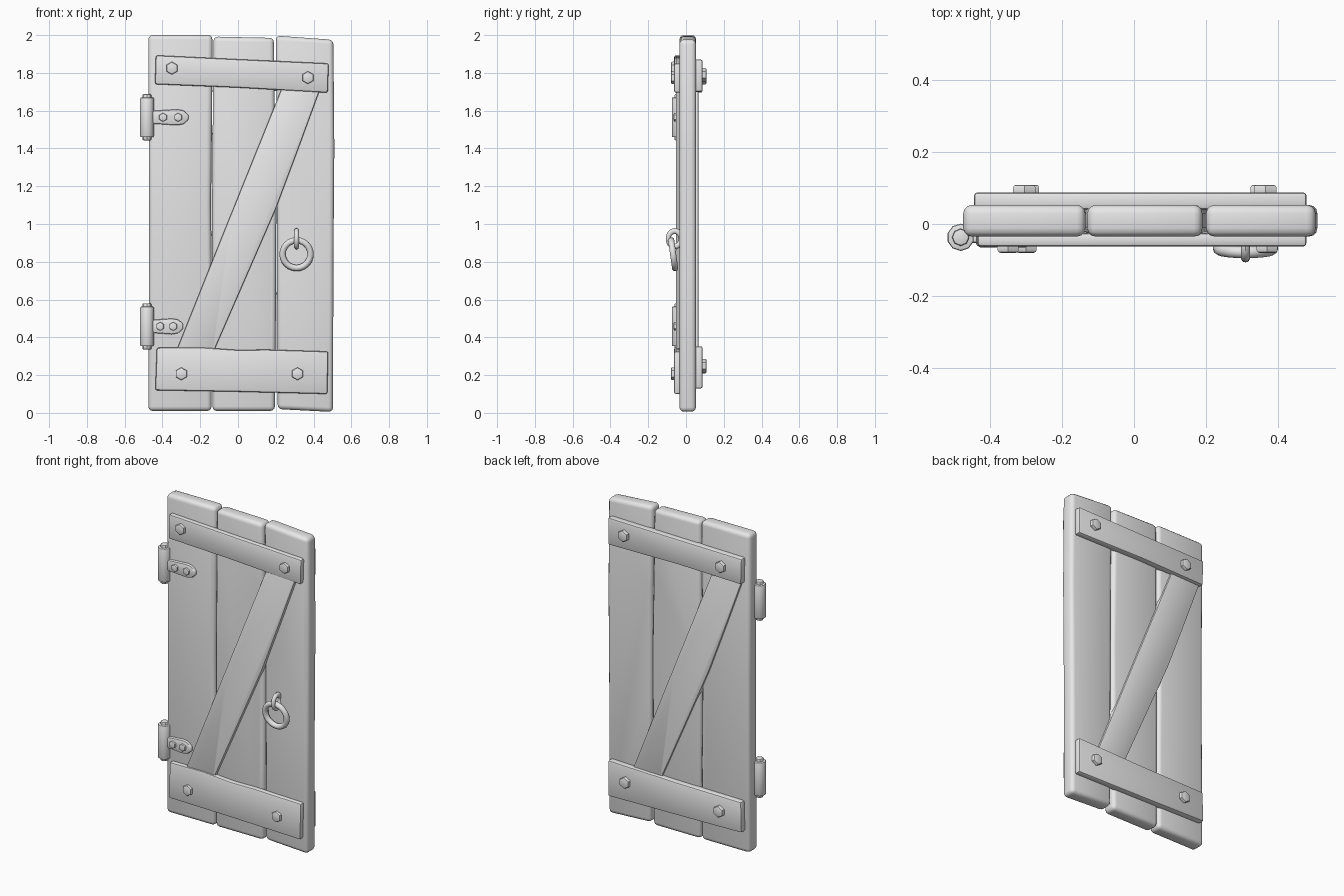
import bpy
import bmesh
from math import cos, sin, pi, radians
from mathutils import Matrix, Vector

old = bpy.data.objects.get("Cube")
if old:
    bpy.data.objects.remove(old, do_unlink=True)

grey = bpy.data.materials.new("plain grey")
grey.use_nodes = True
grey.diffuse_color = (0.8, 0.8, 0.8, 1)
grey.node_tree.nodes["Principled BSDF"].inputs["Base Color"].default_value = (0.8, 0.8, 0.8, 1)


def finish(name, bm, bevel=0.0, segments=2):
    """Round the hard edges and turn the bmesh into a smooth-shaded object."""
    bmesh.ops.recalc_face_normals(bm, faces=bm.faces)
    if bevel:
        hard = [e for e in bm.edges if e.calc_face_angle(0) > radians(25)]
        bmesh.ops.bevel(bm, geom=hard, offset=bevel, segments=segments,
                        profile=0.5, affect='EDGES', clamp_overlap=True)
    mesh = bpy.data.meshes.new(name)
    bm.to_mesh(mesh)
    bm.free()
    mesh.materials.append(grey)
    obj = bpy.data.objects.new(name, mesh)
    bpy.context.collection.objects.link(obj)
    bpy.ops.object.select_all(action='DESELECT')
    obj.select_set(True)
    bpy.context.view_layer.objects.active = obj
    bpy.ops.object.shade_smooth_by_angle(angle=radians(40))
    return obj


def slab(name, outline, y0, y1, bevel, segments=2):
    """Board cut to an x-z outline, spanning y0 to y1."""
    bm = bmesh.new()
    face = bm.faces.new([bm.verts.new((x, y0, z)) for x, z in outline])
    moved = bmesh.ops.extrude_face_region(bm, geom=[face])["geom"]
    verts = [v for v in moved if isinstance(v, bmesh.types.BMVert)]
    bmesh.ops.translate(bm, verts=verts, vec=(0, y1 - y0, 0))
    return finish(name, bm, bevel, segments)


def cylinder(name, centre, radius, length, sides, axis, bevel):
    bm = bmesh.new()
    turn = Vector((0, 0, 1)).rotation_difference(Vector(axis)).to_matrix().to_4x4()
    bmesh.ops.create_cone(bm, cap_ends=True, segments=sides, radius1=radius,
                          radius2=radius, depth=length,
                          matrix=Matrix.Translation(centre) @ turn)
    if bevel:
        rims = [e for e in bm.edges if any(len(f.verts) > 4 for f in e.link_faces)]
        bmesh.ops.bevel(bm, geom=rims, offset=bevel, segments=2,
                        profile=0.5, affect='EDGES')
    return finish(name, bm)


def torus(name, centre, major, minor, rotation, stretch=1.0):
    """Ring lying in the x-z plane before rotation."""
    bm = bmesh.new()
    n, m = 24, 10
    rings = []
    for i in range(n):
        a = 2 * pi * i / n
        row = []
        for j in range(m):
            b = 2 * pi * j / m
            r = major + minor * cos(b)
            row.append(bm.verts.new((r * cos(a), minor * sin(b), r * sin(a) * stretch)))
        rings.append(row)
    for i in range(n):
        for j in range(m):
            p, q = rings[i], rings[(i + 1) % n]
            k = (j + 1) % m
            bm.faces.new((p[j], q[j], q[k], p[k]))
    bm.transform(Matrix.Translation(centre) @ rotation)
    return finish(name, bm)


# Three upright planks with uneven edges
planks = {
    "right_plank": [(-.475, .01), (-.14, .01), (-.137, .5), (-.143, 1.1),
                    (-.137, 1.6), (-.135, 2), (-.475, 2), (-.47, 1.1)],
    "middle_plank": [(-.135, .01), (.195, .01), (.2, .5), (.203, 1.1),
                     (.195, 1.6), (.19, 1.985), (-.13, 1.992), (-.137, 1.1)],
    "left_plank": [(.21, .02), (.503, .005), (.505, .8), (.51, 1.4),
                   (.505, 1.975), (.2, 1.997), (.205, 1.5), (.207, .8)],
}
for name, outline in planks.items():
    slab(name, outline, -.035, .053, .024, 3)

# Crosswise rails on both faces
slab("front_top_rail", [(-.44, 1.74), (0, 1.722), (.475, 1.695), (.48, 1.85),
                        (0, 1.872), (-.435, 1.893)], -.063, -.025, .01)
slab("front_bottom_rail", [(-.438, .12), (0, .112), (.473, .1), (.478, .325),
                           (.15, .335), (0, .333), (-.2, .347), (-.43, .345)],
     -.063, -.025, .01)
slab("back_top_rail", [(.48, 1.7), (0, 1.705), (-.44, 1.695), (-.445, 1.855),
                       (0, 1.862), (.48, 1.87)], .04, .088, .01)
slab("back_bottom_rail", [(.48, .13), (0, .137), (-.445, .145), (-.44, .335),
                          (0, .34), (.48, .353)], .04, .088, .01)

# Diagonal braces, mirrored between front and back
brace = [(-.33, .32), (-.13, .32), (-.12, .345), (0, .62), (.2, 1.08),
         (.32, 1.4), (.43, 1.7), (.435, 1.72), (.232, 1.72), (-.04, 1.045)]
slab("front_brace", brace, -.054, -.02, .008)
slab("back_brace", [(-x, z) for x, z in brace], .03, .065, .006)

# Six-sided bolt heads at the rail ends
front_bolts = [(-.35, 1.825), (.37, 1.775), (-.30, .207), (.315, .207)]
back_bolts = [(-.305, 1.775), (.365, 1.79), (-.295, .245), (.355, .25)]
for i, (x, z) in enumerate(front_bolts):
    cylinder(f"front_bolt_{i + 1}", (x, -.065, z), .034, .03, 6, (0, -1, 0), .008)
for i, (x, z) in enumerate(back_bolts):
    cylinder(f"back_bolt_{i + 1}", (x, .092, z), .036, .034, 6, (0, 1, 0), .008)

# Hinges: barrel, pin, strap with rounded tip and two rivets
for label, z, tip, rivets in (("upper", 1.565, -.262, (-.397, -.317)),
                              ("lower", .458, -.29, (-.412, -.343))):
    pivot = (-.482, -.037, z)
    cylinder(f"{label}_hinge_barrel", pivot, .038, .21, 10, (0, 0, 1), .006)
    cylinder(f"{label}_hinge_pin", pivot, .024, .244, 8, (0, 0, 1), .006)
    strap = [(-.47, z - .033), (tip - .06, z - .042), (tip - .025, z - .036),
             (tip, z - .012), (tip, z + .012), (tip - .025, z + .036),
             (tip - .06, z + .042), (-.47, z + .033)]
    slab(f"{label}_hinge_strap", strap, -.053, -.02, .008)
    for i, x in enumerate(rivets):
        cylinder(f"{label}_hinge_rivet_{i + 1}", (x, -.055, z), .023, .02, 6,
                 (0, -1, 0), .005)

# Pull ring hanging from a staple
torus("pull_ring", (.31, -.068, .84), .074, .017, Matrix.Rotation(radians(8), 4, 'X'))
torus("ring_staple", (.31, -.06, .922), .034, .013, Matrix.Rotation(pi / 2, 4, 'Z'), 1.2)
